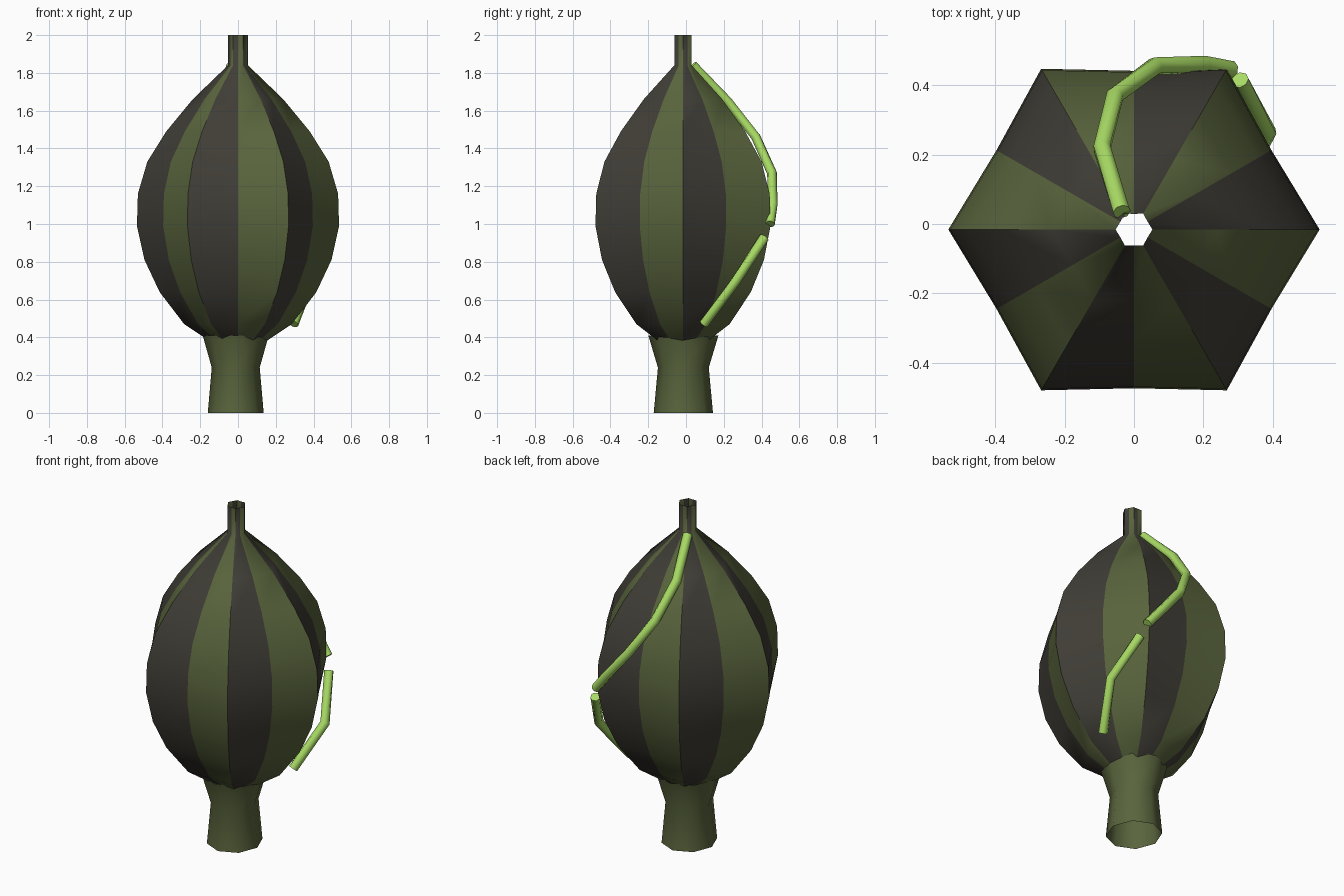
import bpy, bmesh
from math import sin, cos, radians, tau
from mathutils import Vector

cube = bpy.data.objects.get("Cube")
if cube:
    bpy.data.objects.remove(cube)


def material(name, rgb):
    m = bpy.data.materials.new(name)
    m.use_nodes = True
    m.diffuse_color = (*rgb, 1)
    m.node_tree.nodes["Principled BSDF"].inputs["Base Color"].default_value = (*rgb, 1)
    return m


olive = material("olive green", (0.100, 0.128, 0.046))
charcoal = material("charcoal brown", (0.051, 0.047, 0.037))
lime = material("lime green", (0.39, 0.70, 0.127))


def finish(name, bm, mats, angle):
    mesh = bpy.data.meshes.new(name)
    bm.to_mesh(mesh)
    bm.free()
    for m in mats:
        mesh.materials.append(m)
    ob = bpy.data.objects.new(name, mesh)
    bpy.context.collection.objects.link(ob)
    bpy.ops.object.select_all(action='DESELECT')
    ob.select_set(True)
    bpy.context.view_layer.objects.active = ob
    bpy.ops.object.shade_smooth_by_angle(angle=radians(angle))
    return ob


def loft(bm, rings, striped=False, caps=False):
    """Join rings of points, listed bottom to top, with quads."""
    loops = [[bm.verts.new(p) for p in ring] for ring in rings]
    n = len(loops[0])
    for low, high in zip(loops, loops[1:]):
        for i in range(n):
            j = (i + 1) % n
            f = bm.faces.new((low[i], low[j], high[j], high[i]))
            f.material_index = (i + 1) % 2 if striped else 0
    if caps:
        bm.faces.new(loops[0][::-1])
        bm.faces.new(loops[-1])


def ring(n, rx, ry, z, cx, cy, pinch=1.0):
    """Ring whose odd points are pulled in by the pinch factor."""
    pts = []
    for i in range(n):
        k = pinch if i % 2 else 1.0
        a = tau * i / n
        pts.append((cx + rx * k * cos(a), cy + ry * k * sin(a), z))
    return pts


# Bud: six-cornered body with alternating stripes and an open neck
BUD = [(0.06, 0.32), (0.15, 0.38), (0.285, 0.47), (0.415, 0.64), (0.495, 0.81),
       (0.535, 0.99), (0.53, 1.16), (0.48, 1.33), (0.38, 1.49), (0.24, 1.66),
       (0.053, 1.84), (0.053, 2.0)]
bm = bmesh.new()
loft(bm, [ring(12, r, r, z, 0, -0.016, 0.855) for r, z in BUD], striped=True)
finish("striped_bud", bm, [olive, charcoal], 50)

# Stalk: hollow flared tube below the bud
STALK = [(0.148, 0.0), (0.127, 0.24), (0.175, 0.41)]
bm = bmesh.new()
loft(bm, [ring(8, r, r * 1.06, z, -0.012, -0.014) for r, z in STALK])
finish("stalk", bm, [olive], 60)


def tendril(name, path, radius=0.026, sides=8):
    pts = [Vector(p) for p in path]
    rings = []
    for i, p in enumerate(pts):
        t = (pts[min(i + 1, len(pts) - 1)] - pts[max(i - 1, 0)]).normalized()
        # Keep the ring frame aligned with the outward direction of the bud
        out = Vector((p.x, p.y + 0.016, 0.0))
        u = (out - t * out.dot(t)).normalized()
        v = t.cross(u)
        rings.append([p + radius * (u * cos(tau * k / sides) + v * sin(tau * k / sides))
                      for k in range(sides)])
    bm = bmesh.new()
    loft(bm, rings, caps=True)
    finish(name, bm, [lime], 50)


# Tendril winding down the back and around the side
tendril("upper_tendril", [(-0.035, 0.035, 1.84), (-0.092, 0.22, 1.65), (-0.055, 0.37, 1.46),
                          (0.06, 0.455, 1.27), (0.2, 0.46, 1.1), (0.28, 0.445, 1.0)])
tendril("lower_tendril", [(0.305, 0.415, 0.93), (0.385, 0.265, 0.7), (0.295, 0.095, 0.47)])
